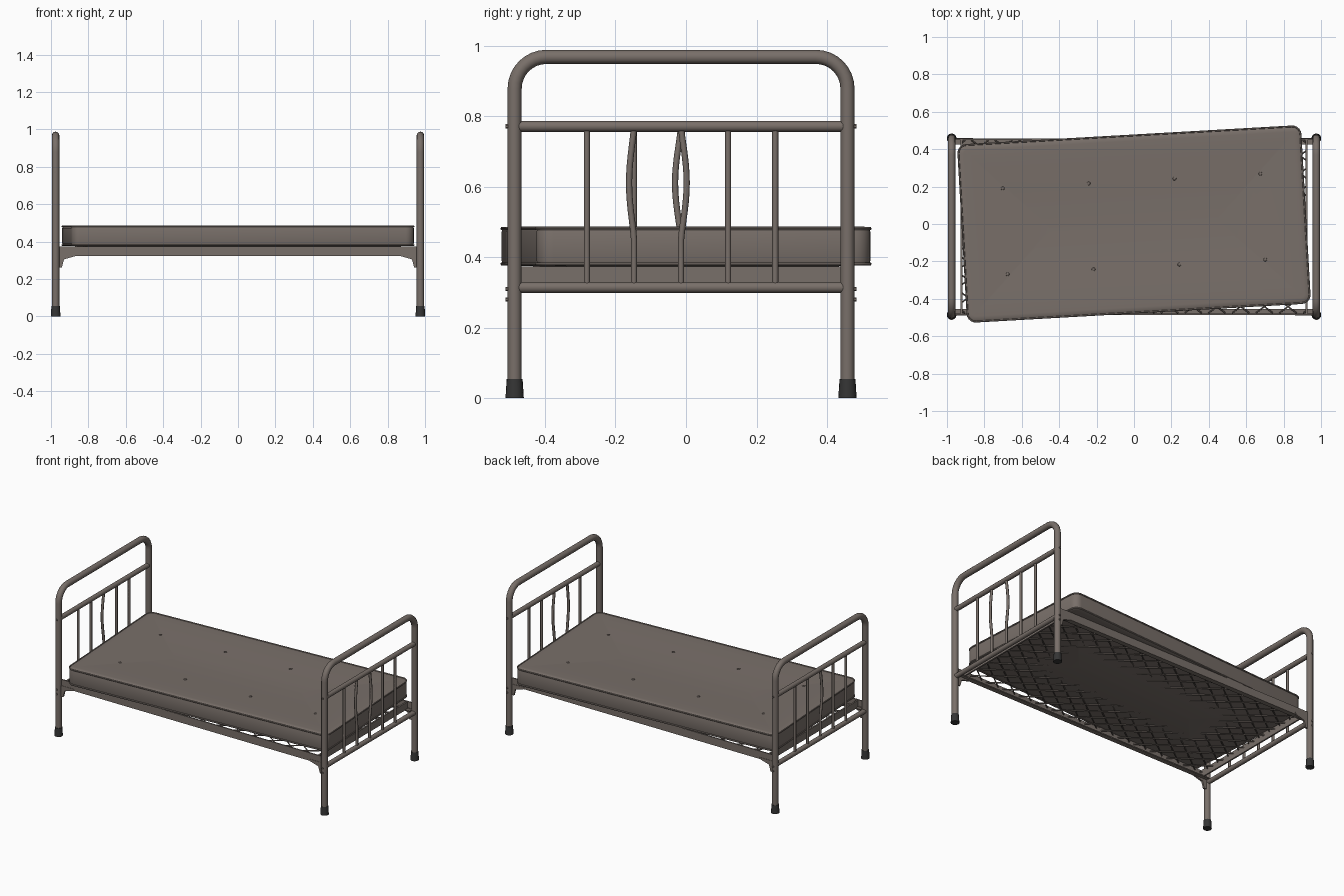
import bpy, bmesh, math
from mathutils import Matrix, Vector

if "Cube" in bpy.data.objects:
    bpy.data.objects.remove(bpy.data.objects["Cube"])


def material(name, rgb):
    m = bpy.data.materials.new(name)
    m.diffuse_color = (*rgb, 1)
    m.use_nodes = True
    m.node_tree.nodes["Principled BSDF"].inputs["Base Color"].default_value = m.diffuse_color
    return m


FRAME = material("brown grey paint", (0.19, 0.16, 0.142))
CLOTH = material("brown grey fabric", (0.19, 0.16, 0.142))
RUBBER = material("dark rubber", (0.035, 0.035, 0.035))
YC = -0.014          # middle of the frame in y
HALF = 0.472         # post distance from the middle
EX = 0.975           # end frames in x


def add(name, mesh, mat, angle=35):
    ob = bpy.data.objects.new(name, mesh)
    bpy.context.collection.objects.link(ob)
    mesh.materials.clear()
    mesh.materials.append(mat)
    bpy.ops.object.select_all(action='DESELECT')
    ob.select_set(True)
    bpy.context.view_layer.objects.active = ob
    bpy.ops.object.shade_smooth_by_angle(angle=math.radians(angle))
    return ob


def tubes(name, paths, radius, mat=FRAME, res=4, closed=False):
    """Round tubes along one or more point paths, as one mesh object."""
    cu = bpy.data.curves.new(name + "_path", 'CURVE')
    cu.dimensions = '3D'
    cu.bevel_depth = radius
    cu.bevel_resolution = res
    cu.use_fill_caps = True
    for pts in paths:
        sp = cu.splines.new('POLY')
        sp.points.add(len(pts) - 1)
        for p, co in zip(sp.points, pts):
            p.co = (*co, 1)
        sp.use_cyclic_u = closed
    tmp = bpy.data.objects.new("tmp", cu)
    bpy.context.collection.objects.link(tmp)
    dg = bpy.context.evaluated_depsgraph_get()
    mesh = bpy.data.meshes.new_from_object(tmp.evaluated_get(dg))
    bpy.data.objects.remove(tmp)
    return add(name, mesh, mat, 50)


def prisms(name, outlines, mat=FRAME):
    """Solids from (points, extrusion vector) pairs."""
    bm = bmesh.new()
    for pts, vec in outlines:
        f = bm.faces.new([bm.verts.new(p) for p in pts])
        r = bmesh.ops.extrude_face_region(bm, geom=[f])
        moved = [g for g in r['geom'] if isinstance(g, bmesh.types.BMVert)]
        bmesh.ops.translate(bm, verts=moved, vec=Vector(vec))
    bmesh.ops.recalc_face_normals(bm, faces=bm.faces)
    mesh = bpy.data.meshes.new(name)
    bm.to_mesh(mesh)
    return add(name, mesh, mat)


# end frames: bent hoop, two rails, five spindles (some bowed)
BOWS = {(1, 1): -0.014, (1, 2): 0.016, (-1, 2): -0.017}
for side, label in ((1, "foot_end"), (-1, "head_end")):
    x = side * EX
    R, top = 0.09, 0.968
    arc = [(x, YC + HALF - R + R * math.cos(a), top - R + R * math.sin(a))
           for a in (math.pi / 2 * i / 8 for i in range(9))]
    half = [(x, YC + HALF, 0.02)] + arc
    tubes(label + "_hoop", [half + [(x, 2 * YC - y, z) for _, y, z in reversed(half)]], 0.02)
    tubes(label + "_rails", [[(x, YC - HALF, z), (x, YC + HALF, z)] for z in (0.771, 0.314)], 0.0155)
    spindles = []
    for i in range(5):
        y = YC + (i - 2) * 0.1335
        b = BOWS.get((side, i), 0)
        pts = [(x, y, 0.314)]
        for k in range(13):
            t = k / 12
            pts.append((x, y + b * math.sin(math.pi * t) ** 1.3, 0.45 + 0.321 * t))
        spindles.append(pts)
    tubes(label + "_spindles", spindles, 0.0088, res=2)

# rubber feet
bm = bmesh.new()
for sx in (-1, 1):
    for sy in (-1, 1):
        bmesh.ops.create_cone(bm, cap_ends=True, segments=16, radius1=0.026, radius2=0.0225,
                              depth=0.055, matrix=Matrix.Translation((sx * EX, YC + sy * HALF, 0.0275)))
mesh = bpy.data.meshes.new("rubber_feet")
bm.to_mesh(mesh)
add("rubber_feet", mesh, RUBBER)

# bolts through the posts
bm = bmesh.new()
for sx in (-1, 1):
    for sy in (-1, 1):
        for z in (0.771, 0.31, 0.28):
            m = Matrix.Translation((sx * EX, YC + sy * (HALF + 0.02), z)) @ Matrix.Rotation(math.pi / 2, 4, 'X')
            bmesh.ops.create_cone(bm, cap_ends=True, segments=6, radius1=0.006, radius2=0.006, depth=0.012, matrix=m)
mesh = bpy.data.meshes.new("bolts")
bm.to_mesh(mesh)
add("bolts", mesh, FRAME)

# angle iron side rails, end bars and corner brackets
rails, bars, brackets = [], [], []
for s in (-1, 1):
    def Y(d):
        return YC + s * d
    rails.append(([(-0.96, Y(a), z) for a, z in ((0.472, 0.375), (0.472, 0.323), (0.44, 0.323),
                                                (0.44, 0.33), (0.464, 0.33), (0.464, 0.375))], (1.92, 0, 0)))
    bars.append(([(s * 0.918, YC - 0.465, z) for z in (0.325, 0.373)]
                 + [(s * 0.928, YC - 0.465, z) for z in (0.373, 0.325)], (0, 0.93, 0)))
    for sx in (-1, 1):
        brackets.append(([(sx * px, Y(0.474), z) for px, z in ((0.965, 0.335), (0.86, 0.335), (0.87, 0.322),
                          (0.93, 0.305), (0.942, 0.262), (0.965, 0.262))], (0, -s * 0.012, 0)))
prisms("side_rails", rails)
prisms("end_bars", bars)
prisms("corner_brackets", brackets)

# diamond wire base: diagonal wires clipped to the frame
W, H, SLOPE, STEP = 0.92, 0.462, 0.75, 0.095
wires = []
for s in (-1, 1):
    for k in range(-13, 14):
        c = k * STEP
        xs = sorted(((-H - c) / (s * SLOPE), (H - c) / (s * SLOPE)))
        x0, x1 = max(-W, xs[0]), min(W, xs[1])
        if x1 - x0 > 0.01:
            z = 0.359 + 0.002 * s
            wires.append([(x, YC + c + s * SLOPE * x, z) for x in (x0, x1)])
tubes("wire_base", wires, 0.004, res=1)

# mattress, slightly turned on the frame
TURN = Matrix.Rotation(math.radians(3.25), 4, 'Z')
HX, HY = 0.917, 0.474


def outline(inset, z):
    r = max(0.045 - inset, 0.004)
    pts = []
    for q, (sx, sy) in enumerate(((1, 1), (-1, 1), (-1, -1), (1, -1))):
        for i in range(6):
            a = math.pi / 2 * (q + i / 5)
            pts.append(TURN @ Vector((sx * (HX - inset - r) + r * math.cos(a),
                                      sy * (HY - inset - r) + r * math.sin(a), z)))
    return pts


def sag(inset):
    t = min(inset / 0.46, 1)
    return t * t * (3 - 2 * t)


inner = [0.46, 0.36, 0.27, 0.18, 0.09, 0.03]
rings = [(i, 0.377 - 0.03 * sag(i)) for i in inner]
rings += [(0.012, 0.377), (0.003, 0.381), (0, 0.39), (0, 0.472), (0.003, 0.481), (0.012, 0.486)]
rings += [(i, 0.487 - 0.014 * sag(i)) for i in reversed(inner)]
bm = bmesh.new()
loops = [[bm.verts.new(p) for p in outline(*r)] for r in rings]
n = len(loops[0])
for a, b in zip(loops, loops[1:]):
    for i in range(n):
        j = (i + 1) % n
        bm.faces.new((a[i], a[j], b[j], b[i]))
bm.faces.new(loops[0])
bm.faces.new(loops[-1])
bmesh.ops.recalc_face_normals(bm, faces=bm.faces)
mesh = bpy.data.meshes.new("mattress")
bm.to_mesh(mesh)
add("mattress", mesh, CLOTH)
tubes("mattress_piping", [outline(0.001, z) for z in (0.381, 0.481)], 0.005, CLOTH, res=1, closed=True)

# tufting buttons
bm = bmesh.new()
for bx in (-0.69, -0.23, 0.23, 0.69):
    for by in (-0.23, 0.23):
        m = TURN @ Matrix.Translation((bx, by, 0.48)) @ Matrix.Diagonal((1, 1, 0.5, 1))
        bmesh.ops.create_uvsphere(bm, u_segments=10, v_segments=6, radius=0.01, matrix=m)
mesh = bpy.data.meshes.new("tufting_buttons")
bm.to_mesh(mesh)
add("tufting_buttons", mesh, CLOTH)
